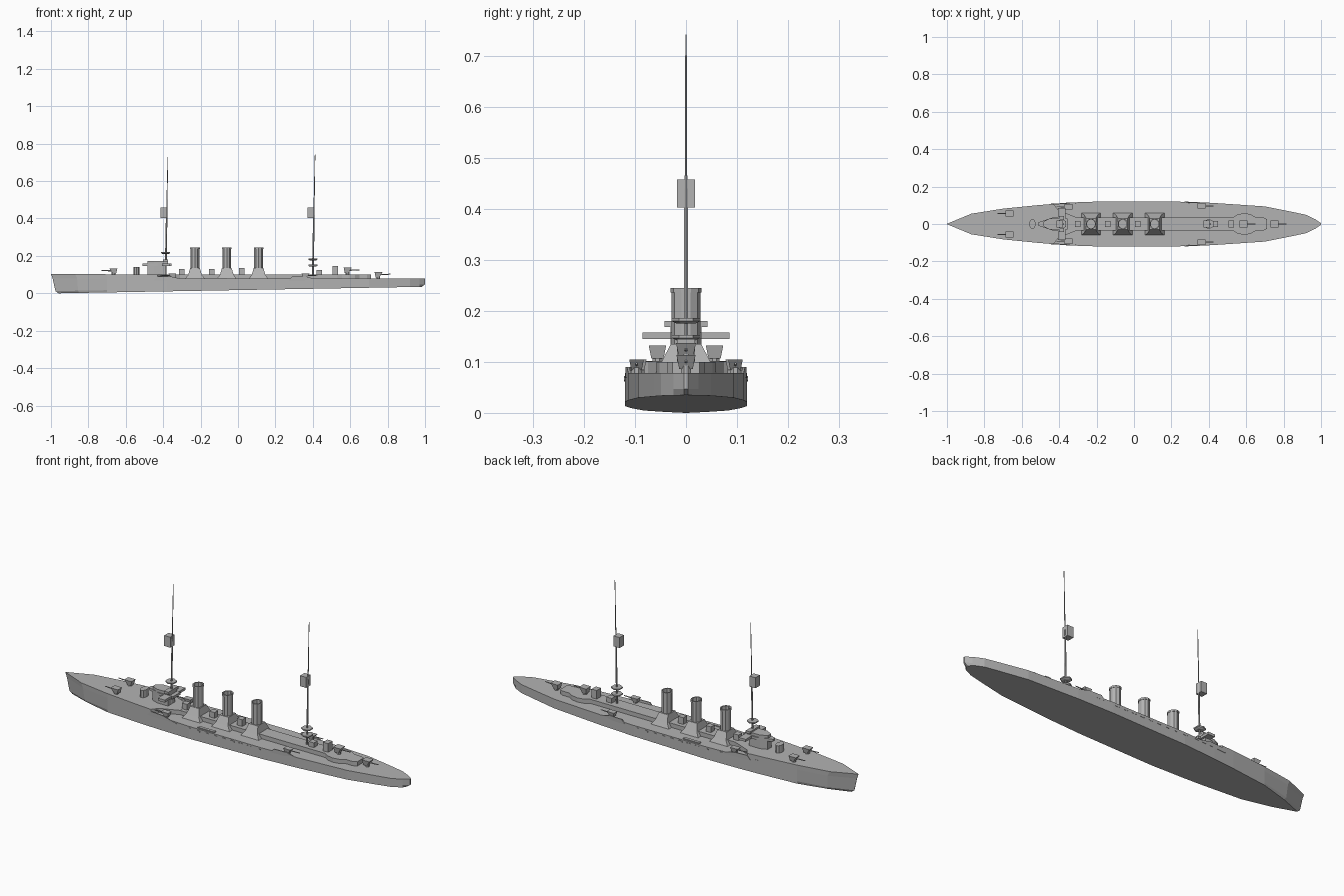
import bpy, bmesh, math
from mathutils import Vector

if "Cube" in bpy.data.objects:
    bpy.data.objects.remove(bpy.data.objects["Cube"])

grey = bpy.data.materials.new("warship grey")
grey.use_nodes = True
grey.diffuse_color = (0.45, 0.45, 0.45, 1)
grey.node_tree.nodes["Principled BSDF"].inputs["Base Color"].default_value = (0.45, 0.45, 0.45, 1)


def finish(name, bm):
    bmesh.ops.remove_doubles(bm, verts=bm.verts, dist=0.0001)
    bmesh.ops.recalc_face_normals(bm, faces=bm.faces)
    mesh = bpy.data.meshes.new(name)
    bm.to_mesh(mesh)
    bm.free()
    mesh.materials.append(grey)
    obj = bpy.data.objects.new(name, mesh)
    bpy.context.collection.objects.link(obj)
    return obj


def loft(name, rings):
    """Skin a stack of closed rings and cap both ends."""
    bm = bmesh.new()
    rows = [[bm.verts.new(p) for p in ring] for ring in rings]
    n = len(rows[0])
    for a, b in zip(rows, rows[1:]):
        for i in range(n):
            j = (i + 1) % n
            bm.faces.new((a[i], a[j], b[j], b[i]))
    bm.faces.new(rows[0][::-1])
    bm.faces.new(rows[-1])
    return finish(name, bm)


def outline(points, z, y0=0):
    """Mirror (x, half width) points into a closed plan at height z(x)."""
    height = z if callable(z) else lambda x: z
    side = [(x, y0 + w, height(x)) for x, w in points]
    return side + [(x, y0 - w, height(x)) for x, w in reversed(points)]


def slab(name, points, z0, z1, y0=0):
    return loft(name, [outline(points, z0, y0), outline(points, z1, y0)])


def box(name, x0, x1, half, z0, z1, y0=0):
    return slab(name, [(x0, half), (x1, half)], z0, z1, y0)


def disc(x, y, z, rx, ry, sides):
    step = 2 * math.pi / sides
    return [(x + rx * math.cos((i + 0.5) * step), y + ry * math.sin((i + 0.5) * step), z)
            for i in range(sides)]


def rod(name, start, end, r0, r1, sides=6):
    a, b = Vector(start), Vector(end)
    turn = (b - a).to_track_quat('Z', 'Y')
    rings = [[p + turn @ Vector(q) for q in disc(0, 0, 0, r, r, sides)]
             for p, r in ((a, r0), (b, r1))]
    return loft(name, rings)


# Hull with a tilted flat keel and near vertical sides
def keel(x):
    return max(0, 0.035 * (x + 0.96) / 1.96)


body = [(-0.7, 0.082), (-0.5, 0.102), (-0.38, 0.111), (-0.2, 0.12), (0.22, 0.12),
        (0.42, 0.113), (0.7, 0.094), (0.85, 0.064), (0.92, 0.049), (0.97, 0.025)]
deck = 0.078
hull_mid = [(-0.991, 0.001), (-0.86, 0.055)] + body + [(1.0, 0.004)]
hull_low = [(-0.96, 0.001), (-0.85, 0.042)] + body + [(0.982, 0.004)]
hull_knuckle = [(-0.976, 0.001), (-0.855, 0.049)] + body + [(1.0, 0.004)]
loft("hull", [outline(hull_low, keel),
              outline(hull_knuckle, lambda x: keel(x) + 0.012),
              outline(hull_mid, deck)])

# Raised forecastle, drawn in at its after end to clear the side guns
fore = body[:2] + [(-0.43, 0.107), (-0.405, 0.075), (-0.31, 0.036)]
loft("forecastle", [outline([(-0.991, 0.001), (-0.86, 0.055)] + fore, deck),
                    outline([(-1.0, 0.001), (-0.87, 0.055)] + fore,
                            lambda x: 0.099 - 0.004 * x)])

# Long central deckhouse with a rounded gun platform aft
slab("central_deckhouse", [(-0.34, 0.036), (0.53, 0.036), (0.555, 0.052), (0.59, 0.058),
                           (0.625, 0.052), (0.65, 0.036), (0.69, 0.036), (0.71, 0.026)],
     deck, 0.1)

# Funnels on broad sloping casings
for i, x in enumerate((-0.23, -0.06, 0.11)):
    casing = ((0.052, 0.06, deck), (0.036, 0.048, 0.1), (0.026, 0.03, 0.135))
    loft(f"funnel_casing_{i}",
         [outline([(x - a, b), (x + a, b)], z) for a, b, z in casing])
    rings = ((0.1, 1), (0.236, 1), (0.236, 1.08), (0.245, 1.08), (0.245, 0.85), (0.225, 0.85))
    loft(f"funnel_{i}", [disc(x, 0, z, 0.025 * k, 0.028 * k, 10) for z, k in rings])

# Ventilator houses and deck lockers on the centreline
for i, (x, top) in enumerate(((-0.3, 0.13), (-0.14, 0.13), (0.02, 0.135), (0.435, 0.125))):
    box(f"vent_house_{i}", x - 0.015, x + 0.015, 0.015, 0.098, top)
box("aft_control_house", 0.505, 0.535, 0.018, 0.098, 0.145)

# Conning tower and bridge with wings
loft("conning_tower", [disc(-0.543, 0, z, 0.017, 0.027, 10) for z in (0.095, 0.14)])
slab("bridge_house", [(-0.485, 0.016), (-0.45, 0.03), (-0.385, 0.03)], 0.095, 0.147)
slab("bridge_deck", [(-0.51, 0.01), (-0.43, 0.036), (-0.405, 0.036), (-0.405, 0.085),
                     (-0.365, 0.085), (-0.365, 0.03), (-0.355, 0.03)], 0.145, 0.158)
slab("bridge_top", [(-0.485, 0.012), (-0.45, 0.03), (-0.375, 0.03)], 0.158, 0.172)
box("bridge_rail", -0.4, -0.375, 0.042, 0.168, 0.18)


# Masts with tops and lookout boxes
def mast(name, x, top, platforms):
    rod(name + "_lower", (x, 0, 0.09), (x + 0.006, 0, 0.44), 0.005, 0.004)
    rod(name + "_pole", (x + 0.006, 0, 0.43), (x + 0.012, 0, top), 0.003, 0.0015)
    box(name + "_lookout", x - 0.028, x + 0.007, 0.018, 0.403, 0.458)
    for z in platforms:
        loft(f"{name}_platform_{z}", [disc(x, 0, z + dz, r, r, 6)
                                      for dz, r in ((-0.005, 0.018), (0, 0.028), (0.006, 0.028))])


mast("foremast", -0.387, 0.73, (0.215,))
mast("mainmast", 0.4, 0.742, (0.147, 0.18))


# Shielded deck guns; aim is -1 for forward and 1 for aft
def gun(name, x, y, z, aim, s=1.0):
    loft(name + "_mount", [disc(x, y, z + dz, 0.011, 0.011, 8) for dz in (-0.003, 0.014 * s)])
    shield = ((0.008, 0.014, 0.012, 0.007), (0.03, 0.02, 0.017, 0.032))
    rings = []
    for front, back, half, dz in shield:
        ends = sorted((x + aim * front * 0.75, x - aim * back))
        rings.append(outline([(e, half * s) for e in ends], z + dz * s, y))
    loft(name + "_shield", rings)
    rod(name + "_barrel", (x, y, z + 0.02 * s), (x + aim * 0.065, y, z + 0.022 * s), 0.0035, 0.0025)


gun("upper_aft_gun", 0.585, 0, 0.1, 1, 1.15)
gun("lower_aft_gun", 0.75, 0, deck, 1, 1.1)
for side, label in ((1, "left"), (-1, "right")):
    gun(label + "_bow_gun", -0.665, side * 0.056, 0.1, -1)
    gun(label + "_forward_waist_gun", -0.35, side * 0.092, deck, -1, 0.85)
    gun(label + "_aft_waist_gun", 0.36, side * 0.097, deck, 1, 0.85)

    # Sloping bulwarks around the waist guns
    for part, x0, x1, x2, y0, y2 in (("forward", -0.45, -0.36, -0.26, 0.106, 0.116),
                                     ("aft", 0.27, 0.36, 0.45, 0.117, 0.109)):
        rings = []
        for inset in (0, 0.005):
            ys = (y0, (y0 + y2) / 2 + 0.001, y2)
            xz = ((x0, 0.068), (x0 + 0.02, 0.09), (x1, 0.09), (x2, 0.068))
            yy = (ys[0], ys[0], ys[1], ys[2])
            rings.append([(x, side * (y - inset + 0.002), z) for (x, z), y in zip(xz, yy)])
        loft(f"{label}_{part}_bulwark", rings)

    # Hatch gratings and the row of side scuttles
    box(label + "_deck_grating", -0.155, -0.06, 0.008, deck, deck + 0.005, side * 0.104)
    for i in range(9):
        x = -0.2 + i * 0.05
        rings = [[(px, side * y, 0.067 + (py * 0.4)) for px, py, _ in disc(x, 0, 0, 0.015, 0.013, 6)]
                 for y in (0.118, 0.1215)]
        loft(f"{label}_scuttle_{i}", rings)
